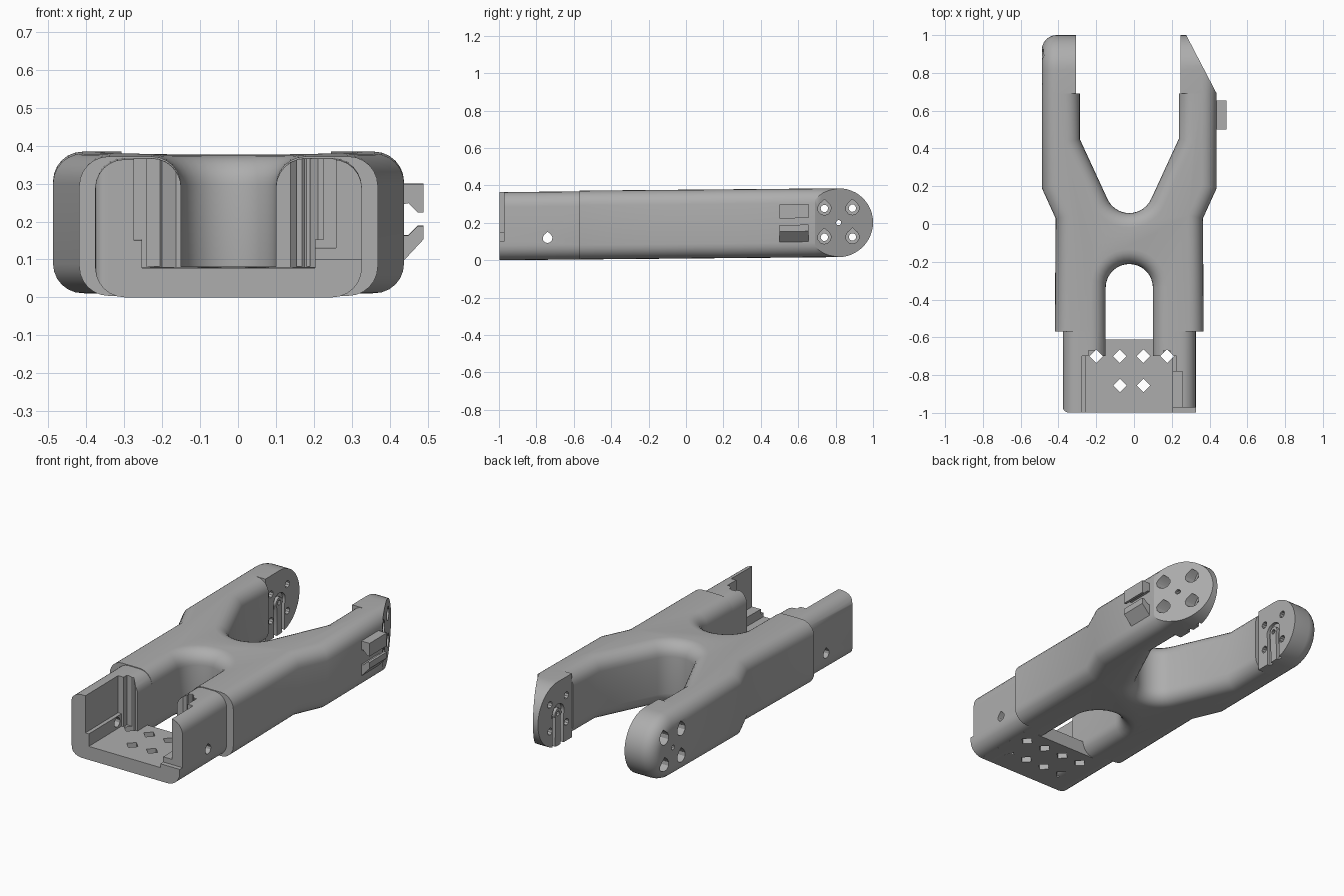
import bpy, bmesh
from math import sin, cos, pi, radians

if "Cube" in bpy.data.objects:
    bpy.data.objects.remove(bpy.data.objects["Cube"], do_unlink=True)

CX = -0.025      # symmetry plane of the body
H = 0.368        # thickness of the body
R = H / 2
ROUND = 0.078

grey = bpy.data.materials.new("plain grey")
grey.use_nodes = True
COLOUR = (0.42, 0.42, 0.42, 1)
grey.diffuse_color = COLOUR
grey.node_tree.nodes["Principled BSDF"].inputs["Base Color"].default_value = COLOUR

PLACE = {"x": lambda a, b, c: (c, a, b),
         "y": lambda a, b, c: (a, c, b),
         "z": lambda a, b, c: (a, b, c)}
parts = []


def arc(cx, cy, r, start, end, n):
    steps = [radians(start + (end - start) * i / n) for i in range(n + 1)]
    return [(cx + r * cos(t), cy + r * sin(t)) for t in steps]


def prism(name, pts, lo, hi, axis="z", rounded=None, width=ROUND):
    """Extrude a profile along an axis; round the edges whose middle passes the test."""
    bm = bmesh.new()
    ends = [[bm.verts.new(PLACE[axis](a, b, c)) for a, b in pts] for c in (lo, hi)]
    for ring in ends:
        bm.faces.new(ring)
    n = len(pts)
    for i in range(n):
        j = (i + 1) % n
        bm.faces.new((ends[0][i], ends[0][j], ends[1][j], ends[1][i]))
    bmesh.ops.recalc_face_normals(bm, faces=bm.faces)
    if rounded:
        edges = [e for e in bm.edges if rounded((e.verts[0].co + e.verts[1].co) / 2)]
        bmesh.ops.bevel(bm, geom=edges, offset=width, segments=6, profile=0.5,
                        affect="EDGES", clamp_overlap=True)
    mesh = bpy.data.meshes.new(name)
    bm.to_mesh(mesh)
    bm.free()
    mesh.materials.append(grey)
    ob = bpy.data.objects.new(name, mesh)
    bpy.context.collection.objects.link(ob)
    return ob


def part(*args, **kw):
    ob = prism(*args, **kw)
    parts.append(ob)
    return ob


def cut(ob, pts, lo, hi, axis="z"):
    cutter = prism("cutter", pts, lo, hi, axis)
    mod = ob.modifiers.new("cut", "BOOLEAN")
    mod.operation, mod.solver, mod.object = "DIFFERENCE", "EXACT", cutter
    graph = bpy.context.evaluated_depsgraph_get()
    mesh = bpy.data.meshes.new_from_object(ob.evaluated_get(graph))
    ob.modifiers.clear()
    ob.data = mesh
    bpy.data.objects.remove(cutter, do_unlink=True)


def box(a0, b0, a1, b1):
    a0, a1 = sorted((a0, a1))
    return [(a0, b0), (a1, b0), (a1, b1), (a0, b1)]


def circle(a, b, r, n=16, start=0):
    return arc(a, b, r, start, start + 360 - 360 / n, n - 1)


def teardrop(a, b, r):
    return arc(a, b, r, 135, 405, 8) + [(a, b + r * 1.35)]


# Forked body: outline with a V crotch behind and a round slot in front
STEP, FORK_END = -0.57, 0.69
right_side = [(0.125, STEP), (0.394, STEP), (0.39, 0.03), (0.463, 0.19),
              (0.463, FORK_END), (0.262, FORK_END), (0.262, 0.45)]
outline = right_side + arc(0, 0.185, 0.127, -25, -155, 14)
outline += [(-x, y) for x, y in reversed(right_side)]
outline += arc(0, -0.337, 0.125, 180, 0, 16)
part("forked_body", [(CX + x, y) for x, y in outline], 0, H,
     rounded=lambda m: abs(m.z - R) > 0.1 and STEP + 0.01 < m.y < FORK_END - 0.01)

# Front sleeve: two side walls, stepped channel, grooves and screw holes
FLOOR = 0.078
HOLES = [(x, y) for x in (-0.2, -0.075, 0.05, 0.175) for y in (-0.7, -0.855)]
for s, name in ((1, "left_sleeve_wall"), (-1, "right_sleeve_wall")):
    def u(v):
        return CX + s * v
    wall = part(name, box(u(0.125), -0.998, u(0.352), -0.55), 0, H - 0.004,
                rounded=lambda m: abs(m.z - R) > 0.1 and -0.99 < m.y < -0.56)
    cut(wall, box(u(0), -1.2, u(0.228), -0.7), FLOOR, 1)
    cut(wall, box(u(0), -1.2, u(0.25), -0.7), 0.15, 1)
    cut(wall, box(u(0.18), -0.8, u(0.215), -0.67), FLOOR, 1)
    if s > 0:
        cut(wall, box(u(0.2), -1.2, u(0.283), -0.78), 0.13, 1)
        cut(wall, box(u(0.2), -1.2, u(0.5), -0.972), 0.1, 1)
    else:
        corner = [(u(0.5), -1.2), (u(0.322), -1.2), (u(0.322), -0.998)]
        cut(wall, corner + arc(u(0.322), -0.968, 0.03, 270, 180, 5)
            + [(u(0.5), -0.968)], -1, 1)
    lo, hi = sorted((u(0.2), u(0.5)))
    cut(wall, teardrop(-0.74, 0.115, 0.026), lo, hi, "x")
    for x, y in HOLES:
        if y > -0.8:
            cut(wall, circle(x, y, 0.036, 4), -1, 1)

floor = part("sleeve_floor", box(CX - 0.275, -0.998, CX + 0.275, -0.612), 0, FLOOR)
for x, y in HOLES:
    cut(floor, circle(x, y, 0.036, 4), -1, 1)

# Fork tips: half-round ends with flat inner pads
MID = 0.816
tip_profile = [(FORK_END, 0)] + arc(MID, R, R, -90, 90, 24) + [(FORK_END, H)]
for s, name, inner, outer in ((1, "left_fork_tip", 0.245, CX + 0.463),
                              (-1, "right_fork_tip", -0.308, CX - 0.463)):
    lo, hi = sorted((inner, outer))
    tip = part(name, tip_profile, lo, hi, "x",
               rounded=lambda m: abs(m.x - outer) < 0.001 and m.y > FORK_END + 0.01)

    def bore(pts, start, end):
        a, b = sorted((inner + s * start, inner + s * end))
        cut(tip, pts, a, b, "x")
    # Slanted outer face on the clip side
    if s > 0:
        cut(tip, [(outer, FORK_END), (0.275, 1.003), (0.275, 1.2), (0.8, 1.2),
                  (0.8, FORK_END)], -1, 1)
    # Four counterbored screw holes
    for y in (0.74, 0.89):
        for z in (R - 0.077, R + 0.077):
            bore(circle(y, z, 0.02, 10), -0.1, 0.4)
            bore(teardrop(y, z, 0.036), 0.04, 0.4)
    # Horn pocket with a slot running down and a small centre bore
    bore(arc(MID, R, 0.055, -25, 205, 14) + [(MID - 0.05, -0.1), (MID - 0.02, -0.1)]
         + arc(MID, R, 0.03, 220, -40, 12) + [(MID + 0.03, -0.1), (MID + 0.05, -0.1)],
         -0.1, 0.018)
    bore(circle(MID, R, 0.014, 10), -0.1, 0.4)

# Cable clip: two hooked jaws on the outer left side
FACE = 0.425
upper_jaw = [(FACE, 0.285), (0.49, 0.285), (0.49, 0.21), (0.475, 0.21),
             (0.45, 0.235), (FACE, 0.23)]
lower_jaw = [(FACE, 0.07), (0.49, 0.14), (0.49, 0.175), (0.475, 0.175),
             (0.45, 0.15), (FACE, 0.15)]
for name, jaw in (("upper_clip_jaw", upper_jaw), ("lower_clip_jaw", lower_jaw)):
    part(name, jaw, 0.5, 0.655, "y")

# Slight rise toward the back, then smooth shading with crisp edges
bpy.ops.object.select_all(action="DESELECT")
for ob in parts:
    for v in ob.data.vertices:
        v.co.z += 0.009 * (v.co.y + 1)
    ob.select_set(True)
bpy.context.view_layer.objects.active = parts[0]
bpy.ops.object.shade_smooth_by_angle(angle=radians(30))
